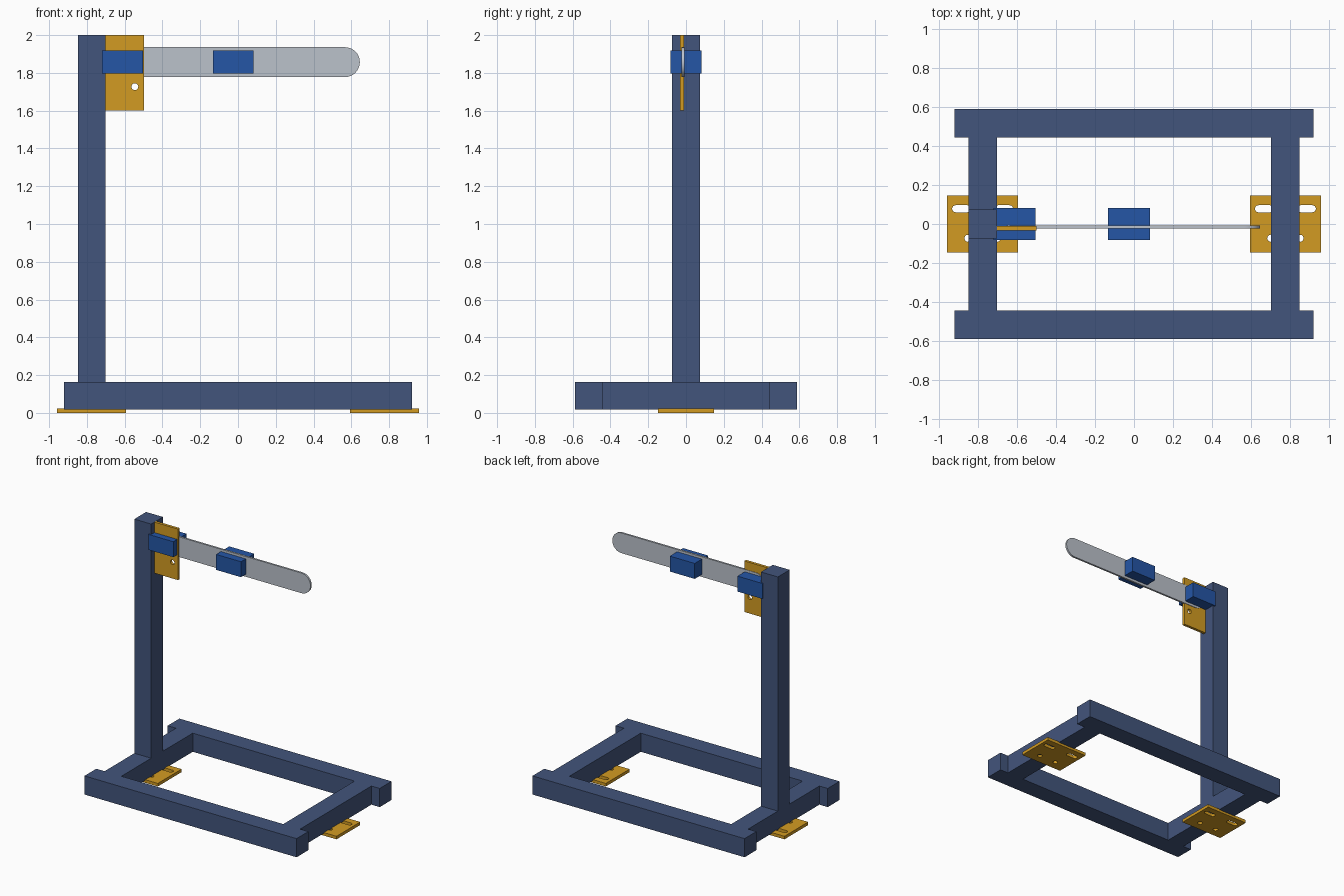
import bpy
from math import pi, cos, sin

if "Cube" in bpy.data.objects:
    bpy.data.objects.remove(bpy.data.objects["Cube"])


def material(name, rgb):
    m = bpy.data.materials.new(name)
    m.diffuse_color = (*rgb, 1)
    m.use_nodes = True
    m.node_tree.nodes["Principled BSDF"].inputs["Base Color"].default_value = m.diffuse_color
    return m


FRAME = material("frame_blue", (0.055, 0.09, 0.2))
GOLD = material("plate_gold", (0.65, 0.33, 0.016))
BLUE = material("block_blue", (0.018, 0.093, 0.38))
STEEL = material("arm_steel", (0.5, 0.54, 0.6))


def box(name, x, y, z, mat):
    """Box from (min, max) ranges."""
    verts = [(a, b, c) for a in x for b in y for c in z]
    faces = [(0, 1, 3, 2), (4, 6, 7, 5), (0, 4, 5, 1),
             (2, 3, 7, 6), (0, 2, 6, 4), (1, 5, 7, 3)]
    me = bpy.data.meshes.new(name)
    me.from_pydata(verts, [], faces)
    me.materials.append(mat)
    ob = bpy.data.objects.new(name, me)
    bpy.context.collection.objects.link(ob)
    return ob


def stadium(x0, x1, y, r, n=16):
    """Rounded slot outline between centres x0 and x1 (a circle if equal)."""
    right = [(x1 + r * cos(a), y + r * sin(a))
             for a in (-pi / 2 + pi * i / n for i in range(n + 1))]
    left = [(x0 + r * cos(a), y + r * sin(a))
            for a in (pi / 2 + pi * i / n for i in range(n + 1))]
    if x0 == x1:
        return right[:-1] + left[:-1]
    return right + left


def rect(x0, x1, y0, y1):
    return [(x0, y0), (x1, y0), (x1, y1), (x0, y1)]


def plate(name, loops, thick, loc, mat, upright=False):
    """Extruded flat outline; loops after the first become holes."""
    cu = bpy.data.curves.new(name, "CURVE")
    cu.dimensions = "2D"
    cu.fill_mode = "BOTH"
    cu.extrude = thick / 2
    for loop in loops:
        s = cu.splines.new("POLY")
        s.points.add(len(loop) - 1)
        for p, (x, y) in zip(s.points, loop):
            p.co = (x, y, 0, 1)
        s.use_cyclic_u = True
    tmp = bpy.data.objects.new(name + "_curve", cu)
    bpy.context.collection.objects.link(tmp)
    deps = bpy.context.evaluated_depsgraph_get()
    me = bpy.data.meshes.new_from_object(tmp.evaluated_get(deps))
    bpy.data.objects.remove(tmp)
    me.materials.clear()
    me.materials.append(mat)
    ob = bpy.data.objects.new(name, me)
    bpy.context.collection.objects.link(ob)
    ob.location = loc
    if upright:
        ob.rotation_euler.x = pi / 2
    bpy.ops.object.select_all(action="DESELECT")
    ob.select_set(True)
    bpy.context.view_layer.objects.active = ob
    bpy.ops.object.shade_smooth_by_angle(angle=pi / 6)
    return ob


# Base frame: two long beams, two cross beams, foot plates under the cross beams
Z = (0.018, 0.164)
for side, s in (("front", -1), ("back", 1)):
    box(side + "_beam", (-0.92, 0.92), sorted((s * 0.442, s * 0.588)), Z, FRAME)
for side, s in (("left", -1), ("right", 1)):
    box(side + "_cross_beam", sorted((s * 0.702, s * 0.848)), (-0.442, 0.442), Z, FRAME)
    holes = [stadium(0.078, 0.138, 0.078, 0.018),
             stadium(-0.138, -0.078, 0.078, 0.018),
             stadium(0.075, 0.075, -0.073, 0.018),
             stadium(-0.075, -0.075, -0.073, 0.018)]
    plate(side + "_foot_plate", [rect(-0.182, 0.182, -0.147, 0.147)] + holes,
          0.024, (s * 0.775, 0, 0.012), GOLD)

# Upright post
box("post", (-0.848, -0.702), (-0.073, 0.073), (0.164, 2.0), FRAME)

# Bracket plate let into the post, with a pin hole
plate("bracket_plate", [rect(-0.71, -0.498, 1.6, 2.0),
                        stadium(-0.546, -0.546, 1.727, 0.018)],
      0.022, (0, -0.022, 0), GOLD, upright=True)

# Thin swing arm with rounded ends
plate("swing_arm", [stadium(-0.6, 0.566, 1.857, 0.079)],
      0.015, (0, -0.015, 0), STEEL, upright=True)

# Blocks clamped around the arm
for name, x in (("pivot_block", -0.612), ("middle_block", -0.025)):
    box(name, (x - 0.108, x + 0.108), (-0.082, 0.082), (1.797, 1.918), BLUE)
